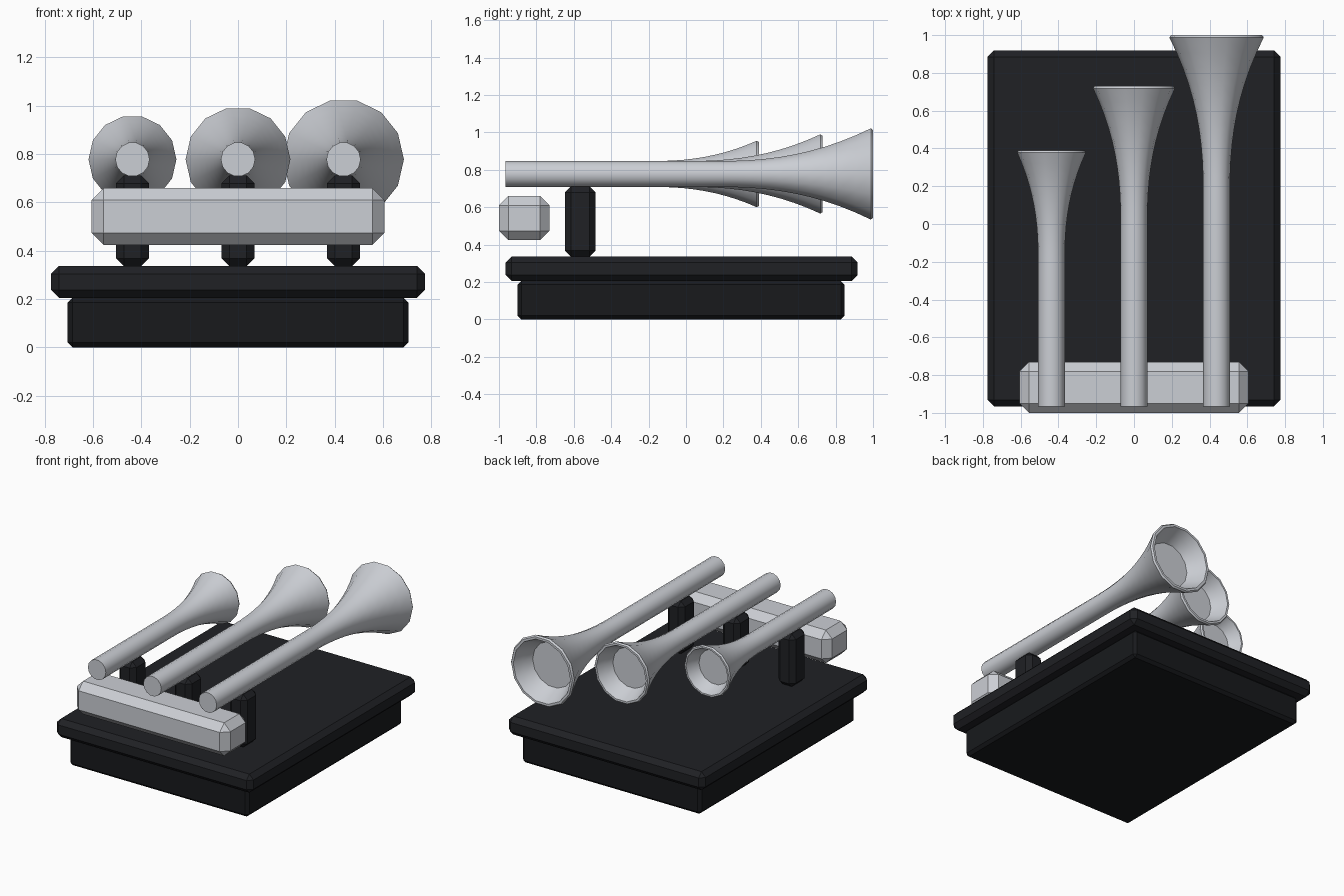
import bpy, bmesh
from math import cos, sin, tau

if "Cube" in bpy.data.objects:
    bpy.data.objects.remove(bpy.data.objects["Cube"])


def material(name, rgb):
    m = bpy.data.materials.new(name)
    m.diffuse_color = (*rgb, 1)
    m.use_nodes = True
    m.node_tree.nodes["Principled BSDF"].inputs["Base Color"].default_value = m.diffuse_color
    return m


black = material("black", (0.009, 0.010, 0.012))
charcoal = material("charcoal", (0.014, 0.015, 0.018))
chrome = material("chrome", (0.60, 0.62, 0.66))


def add_object(name, bm, mat):
    bmesh.ops.recalc_face_normals(bm, faces=bm.faces)
    me = bpy.data.meshes.new(name)
    bm.to_mesh(me)
    bm.free()
    ob = bpy.data.objects.new(name, me)
    bpy.context.collection.objects.link(ob)
    me.materials.append(mat)
    return ob


def box(name, lo, hi, bevel, mat):
    """Chamfered box between two corners."""
    bm = bmesh.new()
    bmesh.ops.create_cube(bm, size=1)
    for v in bm.verts:
        v.co = [(a + b) / 2 + c * (b - a) for a, b, c in zip(lo, hi, v.co)]
    bmesh.ops.bevel(bm, geom=bm.edges[:], offset=bevel, segments=1,
                    affect='EDGES')
    return add_object(name, bm, mat)


def horn(name, x, end, bell, sides=14, start=-0.965, z=0.778, tube=0.071):
    """Straight tube flaring into a bell along +y, with a recessed throat."""
    length = end - start
    flare = start + 0.58 * length
    lip = end - 0.012

    def radius(y):
        t = max(0, (y - flare) / (lip - flare))
        return tube + (bell - tube) * t ** 2.3

    profile = [(start, tube)]
    steps = 10
    for i in range(steps + 1):
        y = flare + (lip - flare) * i / steps
        profile.append((y, radius(y)))
    depth = 0.065 * length
    throat = radius(end - depth) * 0.82
    profile += [(end, bell * 0.965), (end, bell * 0.9),
                (end - depth / 2, radius(end - depth / 2) * 0.87),
                (end - depth, throat)]
    bm = bmesh.new()
    rings = [[bm.verts.new((x + r * cos(tau * k / sides), y,
                            z + r * sin(tau * k / sides)))
              for k in range(sides)] for y, r in profile]
    for a, b in zip(rings, rings[1:]):
        for k in range(sides):
            n = (k + 1) % sides
            bm.faces.new((a[k], a[n], b[n], b[k]))
    bm.faces.new(rings[0])
    bm.faces.new(rings[-1])
    ob = add_object(name, bm, chrome)
    bpy.ops.object.select_all(action='DESELECT')
    ob.select_set(True)
    bpy.context.view_layer.objects.active = ob
    bpy.ops.object.shade_smooth_by_angle(angle=0.6)


# Stepped base
box("base_block", (-0.705, -0.90, 0), (0.705, 0.848, 0.206), 0.02, black)
box("base_plate", (-0.775, -0.965, 0.205), (0.775, 0.918, 0.337), 0.033, charcoal)

# Air manifold bar
box("manifold", (-0.606, -1.0, 0.424), (0.606, -0.73, 0.66), 0.05, chrome)

# Posts and horns, short to long
for label, x, end, bell in (("short", -0.437, 0.39, 0.182),
                            ("middle", 0, 0.73, 0.217),
                            ("long", 0.437, 1.0, 0.25)):
    box(label + "_post", (x - 0.068, -0.648, 0.335), (x + 0.068, -0.483, 0.712),
        0.033, charcoal)
    horn(label + "_horn", x, end, bell)
